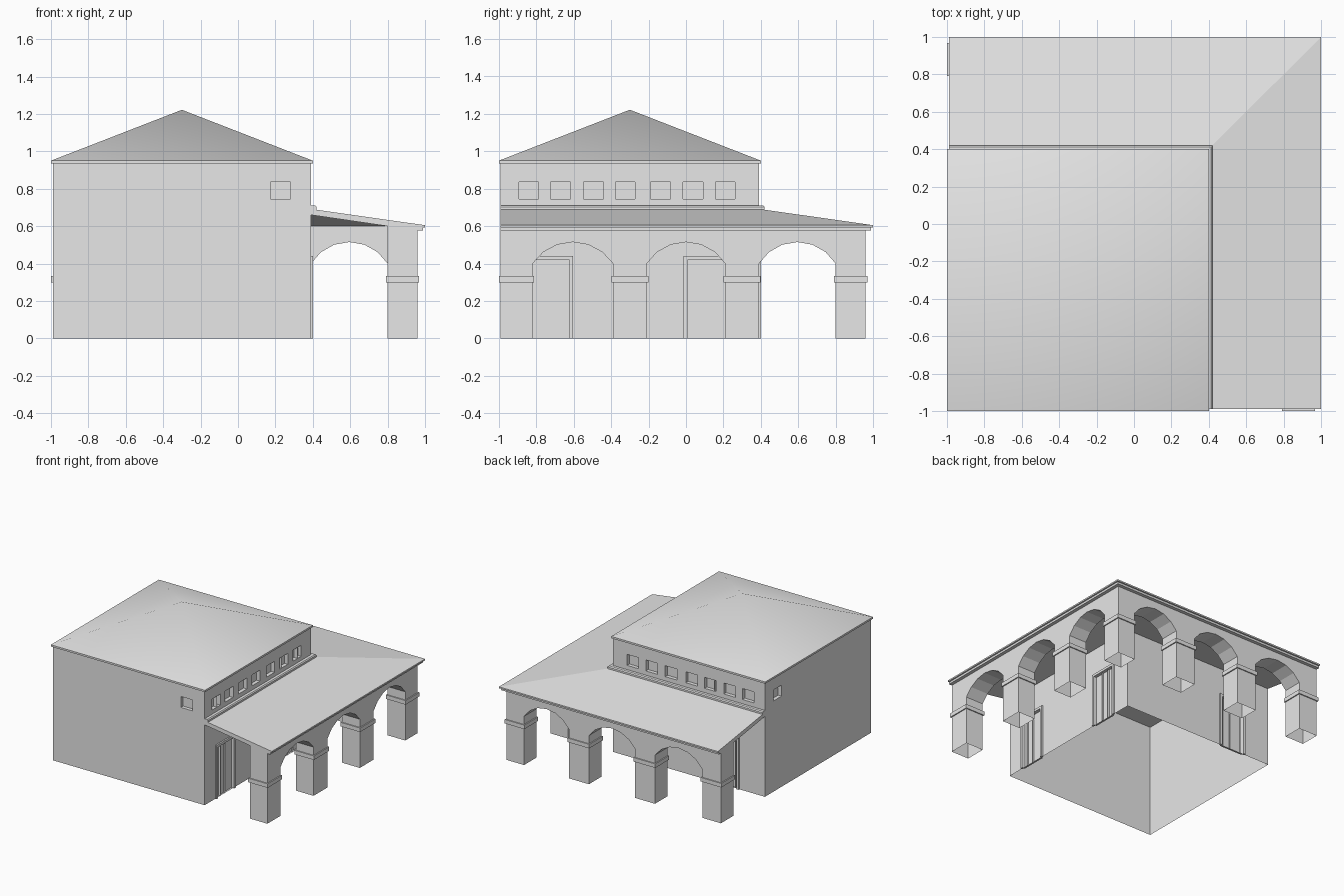
import bpy, bmesh, math
from mathutils import Vector

cube = bpy.data.objects.get("Cube")
if cube:
    bpy.data.objects.remove(cube, do_unlink=True)

# One plain colour
plaster = bpy.data.materials.new("plain_grey")
plaster.use_nodes = True
GREY = (0.8, 0.8, 0.8, 1)
plaster.diffuse_color = GREY
plaster.node_tree.nodes["Principled BSDF"].inputs["Base Color"].default_value = GREY

# Building extents: hall walls run LOW..HIGH, arcade wall runs INNER..OUTER
LOW, HIGH = -0.99, 0.39
INNER, OUTER = 0.80, 0.96


def finish(name, bm, recalc=True, smooth=False):
    if recalc:
        bmesh.ops.recalc_face_normals(bm, faces=bm.faces)
    for f in bm.faces:
        f.smooth = smooth
    mesh = bpy.data.meshes.new(name)
    bm.to_mesh(mesh)
    bm.free()
    mesh.materials.append(plaster)
    obj = bpy.data.objects.new(name, mesh)
    bpy.context.collection.objects.link(obj)
    return obj


def add_box(bm, lo, hi):
    lo, hi = Vector(lo), Vector(hi)
    made = bmesh.ops.create_cube(bm, size=1)["verts"]
    for v in made:
        v.co = (lo + hi) / 2 + v.co * (hi - lo)


def swap(point, flip):
    # Mirror across the diagonal to get the back wing from the side wing
    x, y, z = point
    return (y, x, z) if flip else (x, y, z)


def sweep_corner(name, profile):
    # Carry a (distance, height) profile along both wings, mitred at the corner
    bm = bmesh.new()
    rings = [[bm.verts.new(p) for p in ring] for ring in (
        [(d, LOW, z) for d, z in profile],
        [(d, d, z) for d, z in profile],
        [(LOW, d, z) for d, z in profile])]
    n = len(profile)
    for a, b in zip(rings, rings[1:]):
        for i in range(n):
            j = (i + 1) % n
            bm.faces.new((a[i], a[j], b[j], b[i]))
    bm.faces.new(rings[0])
    bm.faces.new(rings[-1])
    return finish(name, bm)


# Hall walls with recessed windows and doors
WINDOWS = [-0.84, -0.67, -0.495, -0.325, -0.137, 0.037, 0.21]
WIN_HALF, DOOR_HALF, DOOR_TOP = 0.053, 0.104, 0.42
LEVELS = [0, DOOR_TOP, 0.745, 0.835, 0.94]
SIDES = {  # wall: (place on wall, windows, doors)
    "east": (lambda u, z: (HIGH, u, z), WINDOWS, [-0.727, 0.111]),
    "north": (lambda u, z: (u, HIGH, z), WINDOWS, [-0.635]),
    "south": (lambda u, z: (u, LOW, z), [0.227], []),
    "west": (lambda u, z: (LOW, u, z), [0.227], []),
}
bm = bmesh.new()
recessed = []
for place, windows, doors in SIDES.values():
    holes = [(c - WIN_HALF, c + WIN_HALF, 2) for c in windows]
    holes += [(c - DOOR_HALF, c + DOOR_HALF, 0) for c in doors]
    cuts = sorted({LOW, HIGH, *[h[0] for h in holes], *[h[1] for h in holes]})
    grid = [[bm.verts.new(place(u, z)) for z in LEVELS] for u in cuts]
    for i in range(len(cuts) - 1):
        mid = (cuts[i] + cuts[i + 1]) / 2
        for k in range(len(LEVELS) - 1):
            f = bm.faces.new((grid[i][k], grid[i + 1][k], grid[i + 1][k + 1], grid[i][k + 1]))
            if any(a < mid < b and k == row for a, b, row in holes):
                recessed.append((f, k))
bmesh.ops.remove_doubles(bm, verts=bm.verts, dist=0.0005)
bmesh.ops.recalc_face_normals(bm, faces=bm.faces)
centre = Vector(((LOW + HIGH) / 2, (LOW + HIGH) / 2, 0.5))
if sum((f.calc_center_median() - centre).dot(f.normal) for f in bm.faces) < 0:
    bmesh.ops.reverse_faces(bm, faces=bm.faces)
bm.normal_update()
# Windows and doors can share a column, so each face is pushed in alone
for face, row in recessed:
    normal = face.normal.copy()
    new = bmesh.ops.extrude_discrete_faces(bm, faces=[face])["faces"][0]
    bmesh.ops.translate(bm, verts=new.verts, vec=-normal * (0.03 if row else 0.015))
finish("hall_walls", bm, recalc=False)

# Door surrounds
bm = bmesh.new()
for flip, side in ((False, "east"), (True, "north")):
    for c in SIDES[side][2]:
        edge, rim = DOOR_HALF, DOOR_HALF + 0.02
        for a, b, z0, z1 in ((-rim, -edge, 0, DOOR_TOP), (edge, rim, 0, DOOR_TOP),
                             (-rim, rim, DOOR_TOP, DOOR_TOP + 0.02)):
            add_box(bm, swap((HIGH - 0.005, c + a, z0), flip), swap((HIGH + 0.012, c + b, z1), flip))
finish("door_surrounds", bm)

# Main roof: thin eave slab and softly shaded pyramid
bm = bmesh.new()
add_box(bm, (-1, -1, 0.935), (0.4, 0.4, 0.95))
finish("main_eaves", bm)
bm = bmesh.new()
base = [bm.verts.new((x, y, 0.95)) for x, y in ((-1, -1), (0.4, -1), (0.4, 0.4), (-1, 0.4))]
apex = bm.verts.new((-0.3, -0.3, 1.222))
for i in range(4):
    bm.faces.new((base[i], base[(i + 1) % 4], apex))
finish("main_roof", bm, recalc=False, smooth=True)

# Lean-to roof over the arcade, its cornice, and the strip where it meets the hall
sweep_corner("arcade_roof", [(HIGH, 0.692), (1.0, 0.605), (1.0, 0.593), (0.96, 0.593),
                             (0.96, 0.6), (INNER, 0.6), (HIGH, 0.66)])
sweep_corner("arcade_cornice", [(0.955, 0.595), (0.988, 0.595), (0.988, 0.576), (0.955, 0.576)])
sweep_corner("roof_flashing", [(HIGH, 0.71), (0.413, 0.71), (0.42, 0.702), (0.42, 0.685), (HIGH, 0.685)])

# Arcade walls, one outline per wing, arches included
PIERS = [(LOW, -0.82), (-0.39, -0.21), (0.21, 0.39), (INNER, OUTER)]
SPRING, CROWN, STEPS = 0.40, 0.515, 6


def arch(a, b):
    half, rise = (b - a) / 2, CROWN - SPRING
    r = (half ** 2 + rise ** 2) / (2 * rise)
    sweep = math.asin(half / r)
    angles = [sweep * (2 * i / STEPS - 1) for i in range(STEPS + 1)]
    return [((a + b) / 2 + r * math.sin(t), CROWN - r + r * math.cos(t)) for t in angles]


for flip, name in ((False, "side_arcade"), (True, "back_arcade")):
    outline = [(LOW, 0)]
    for (_, a), (b, _) in zip(PIERS, PIERS[1:]):
        outline += [(a, 0), *arch(a, b), (b, 0)]
    if flip:
        outline.pop()  # the corner pier belongs to the side wing
        outline.append((INNER, 0.6))
    else:
        outline += [(OUTER, 0), (OUTER, 0.6)]
    outline.append((LOW, 0.6))
    bm = bmesh.new()
    near = bm.faces.new([bm.verts.new(swap((INNER, u, z), flip)) for u, z in outline])
    bm.normal_update()
    far = bmesh.ops.extrude_face_region(bm, geom=[near], use_keep_orig=True)["geom"]
    bmesh.ops.translate(bm, verts=[g for g in far if isinstance(g, bmesh.types.BMVert)],
                        vec=swap((OUTER - INNER, 0, 0), flip))
    bmesh.ops.recalc_face_normals(bm, faces=bm.faces)
    # Piers are open where they stand on the ground
    feet = [f for f in bm.faces if all(v.co.z < 0.001 for v in f.verts)]
    bmesh.ops.delete(bm, geom=feet, context="FACES_ONLY")
    finish(name, bm, recalc=False)

# Impost blocks around each pier
bm = bmesh.new()
OUT = 0.009
for flip in (False, True):
    for a, b in PIERS[:3] if flip else PIERS:
        add_box(bm, swap((INNER - OUT, a - OUT, 0.3), flip), swap((OUTER + OUT, b + OUT, 0.333), flip))
finish("pier_imposts", bm)
